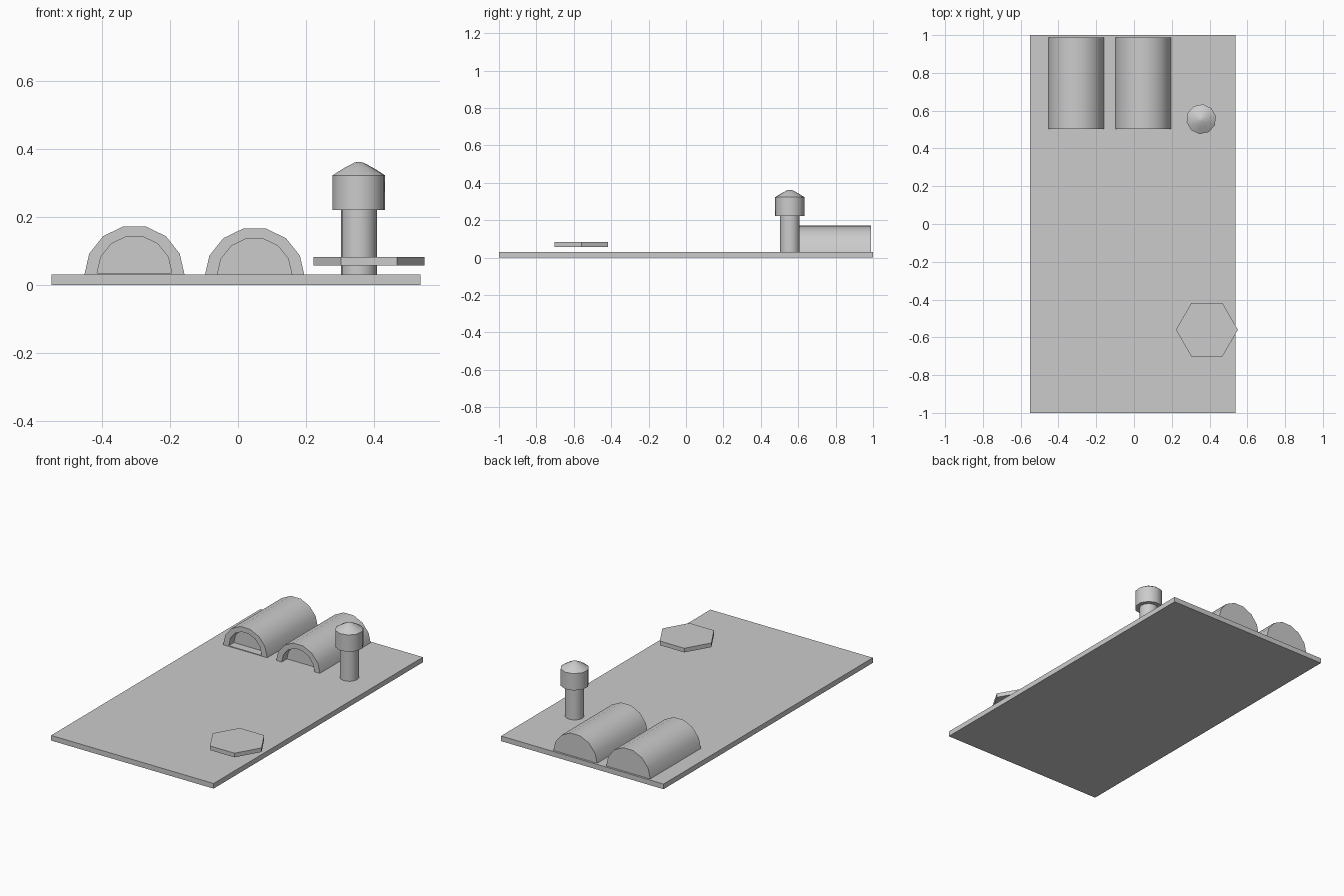
import bpy, bmesh, math

if "Cube" in bpy.data.objects:
    bpy.data.objects.remove(bpy.data.objects["Cube"])


def finish(name, bm, smooth=0):
    bmesh.ops.recalc_face_normals(bm, faces=bm.faces)
    mesh = bpy.data.meshes.new(name)
    bm.to_mesh(mesh)
    bm.free()
    obj = bpy.data.objects.new(name, mesh)
    bpy.context.collection.objects.link(obj)
    if smooth:
        bpy.ops.object.select_all(action='DESELECT')
        obj.select_set(True)
        bpy.context.view_layer.objects.active = obj
        bpy.ops.object.shade_smooth_by_angle(angle=math.radians(smooth))
    return obj


def lathe(name, x, y, profile, sides, turn=0.0, smooth=0):
    """Stack rings of (radius, z) and cap both ends."""
    bm = bmesh.new()
    rings = []
    for r, z in profile:
        angles = [turn + math.tau * i / sides for i in range(sides)]
        rings.append([bm.verts.new((x + r * math.cos(a), y + r * math.sin(a), z)) for a in angles])
    for a, b in zip(rings, rings[1:]):
        for i in range(sides):
            j = (i + 1) % sides
            bm.faces.new((a[i], a[j], b[j], b[i]))
    bm.faces.new(rings[0])
    bm.faces.new(rings[-1])
    return finish(name, bm, smooth)


def arch_shelter(name, x, z, front=0.504, back=0.988, recess=0.05):
    """Half-round hut, closed at the back, with a shallow recess in front."""
    bm = bmesh.new()

    def arc(r, y, zc):
        return [bm.verts.new((x + r * math.cos(math.pi * i / 7), y,
                              zc + r * math.sin(math.pi * i / 7))) for i in range(8)]

    outer_back, outer = arc(0.148, back, z), arc(0.148, front, z)
    inner, inner_back = arc(0.11, front, z + 0.007), arc(0.11, front + recess, z + 0.007)
    bm.faces.new(outer_back)
    bm.faces.new(inner_back)
    loops = [outer_back, outer, inner, inner_back]
    for a, b in zip(loops, loops[1:]):
        for i in range(8):
            j = (i + 1) % 8
            bm.faces.new((a[i], a[j], b[j], b[i]))
    return finish(name, bm, 30)


# Ground plate
bm = bmesh.new()
bmesh.ops.create_cube(bm, size=1)
for v in bm.verts:
    v.co = (v.co.x * 1.087 - 0.0065, v.co.y * 2, (v.co.z + 0.5) * 0.031)
finish("ground_plate", bm)

# Pair of half-round shelters
arch_shelter("left_shelter", -0.305, 0.028)
arch_shelter("right_shelter", 0.049, 0.022)

# Tower: stem, wider tank and pointed roof
TX, TY = 0.356, 0.555
lathe("tower_stem", TX, TY, [(0.053, 0.02), (0.053, 0.225)], 16, smooth=30)
lathe("tower_tank", TX, TY, [(0.079, 0.221), (0.079, 0.323)], 10, math.radians(12), 40)
lathe("tower_roof", TX, TY, [(0.079, 0.323), (0.045, 0.344), (0.012, 0.361), (0.004, 0.362)],
      10, math.radians(12), 30)

# Hexagonal landing pad, floating just above the plate
lathe("hexagon_pad", 0.386, -0.56, [(0.164, 0.057), (0.164, 0.082)], 6)
